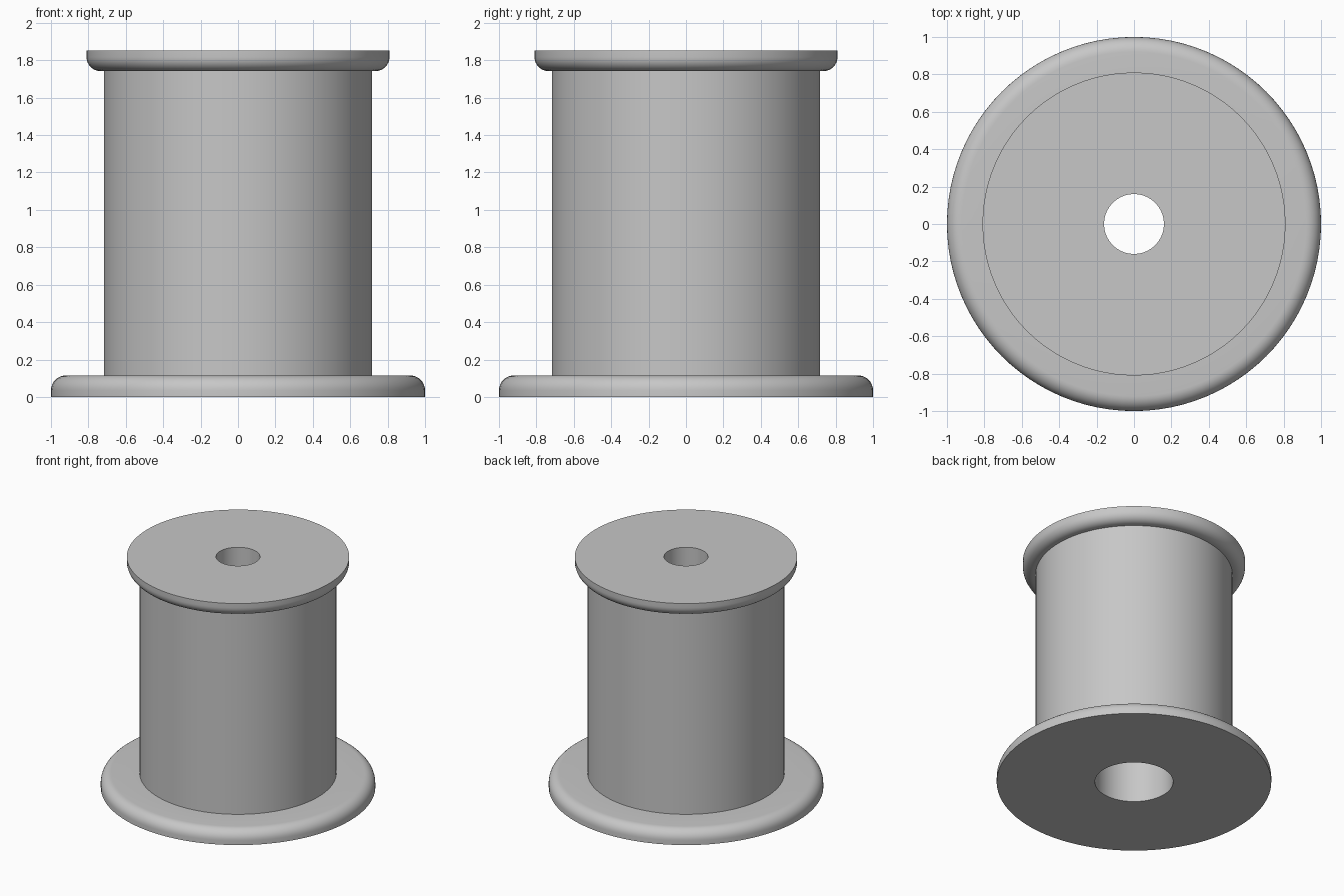
import bpy, bmesh, math

if "Cube" in bpy.data.objects:
    bpy.data.objects.remove(bpy.data.objects["Cube"])

SEGMENTS = 96

grey = bpy.data.materials.new("plain grey")
grey.diffuse_color = (0.57, 0.57, 0.57, 1)
grey.use_nodes = True
grey.node_tree.nodes["Principled BSDF"].inputs["Base Color"].default_value = grey.diffuse_color


def fillet(r, z, radius, start, end, steps=8):
    """Quarter-round points centred on (r, z), angles in degrees."""
    return [(r + radius * math.cos(math.radians(start + (end - start) * i / steps)),
             z + radius * math.sin(math.radians(start + (end - start) * i / steps)))
            for i in range(steps + 1)]


def lathe(name, profile):
    """Spin a closed (radius, height) profile around the z axis."""
    bm = bmesh.new()
    rings = []
    for r, z in profile:
        rings.append([bm.verts.new((r * math.cos(math.tau * s / SEGMENTS),
                                    r * math.sin(math.tau * s / SEGMENTS), z))
                      for s in range(SEGMENTS)])
    for i, ring in enumerate(rings):
        nxt = rings[(i + 1) % len(rings)]
        for s in range(SEGMENTS):
            t = (s + 1) % SEGMENTS
            bm.faces.new((ring[s], ring[t], nxt[t], nxt[s]))
    bmesh.ops.recalc_face_normals(bm, faces=bm.faces)
    mesh = bpy.data.meshes.new(name)
    bm.to_mesh(mesh)
    bm.free()
    obj = bpy.data.objects.new(name, mesh)
    bpy.context.collection.objects.link(obj)
    mesh.materials.append(grey)
    bpy.ops.object.select_all(action='DESELECT')
    obj.select_set(True)
    bpy.context.view_layer.objects.active = obj
    bpy.ops.object.shade_smooth_by_angle(angle=math.radians(30))
    return obj


# One turned piece: wide base flange, barrel, narrower top flange, stepped bore
profile = [(0.285, 0.0), (1.0, 0.0)]
profile += fillet(0.92, 0.035, 0.08, 0, 90)        # rounded base flange rim
profile += [(0.717, 0.115), (0.717, 1.742)]        # barrel
profile += fillet(0.735, 1.817, 0.075, -90, 0)     # rounded top flange rim
profile += [(0.81, 1.852), (0.16, 1.852)]          # flat top
profile += [(0.16, 1.0), (0.285, 1.0)]             # bore widens below the step
lathe("spool", profile)
